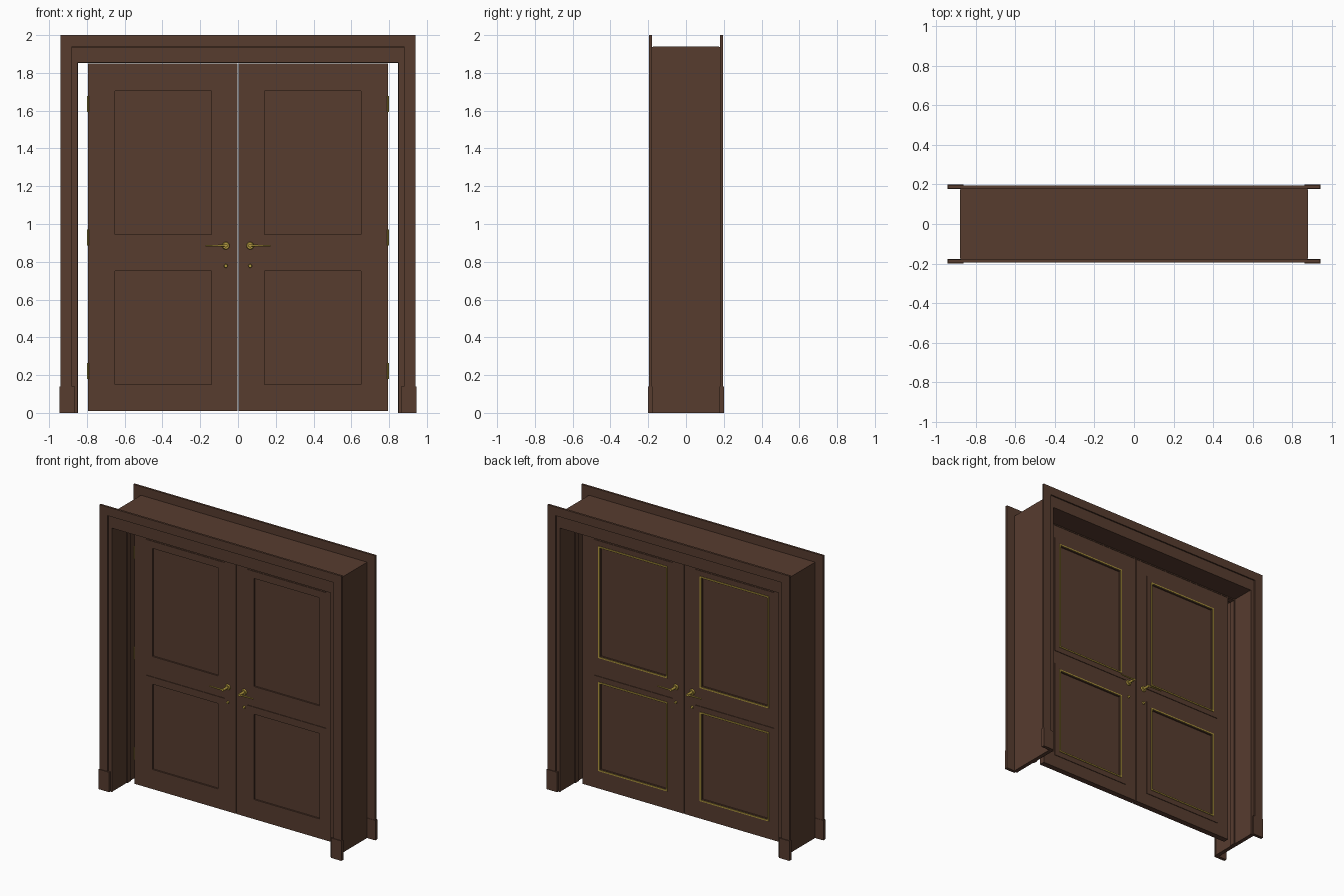
import bpy, bmesh, math
from mathutils import Matrix, Vector

if "Cube" in bpy.data.objects:
    bpy.data.objects.remove(bpy.data.objects["Cube"])


def material(name, rgb):
    m = bpy.data.materials.new(name)
    m.diffuse_color = (*rgb, 1)
    m.use_nodes = True
    m.node_tree.nodes["Principled BSDF"].inputs["Base Color"].default_value = m.diffuse_color
    return m


WOOD = material("dark_wood", (0.095, 0.045, 0.028))
BRASS = material("brass", (0.45, 0.32, 0.05))


def finish(name, bm, mat, smooth=False):
    bmesh.ops.recalc_face_normals(bm, faces=bm.faces)
    me = bpy.data.meshes.new(name)
    bm.to_mesh(me)
    bm.free()
    me.materials.append(mat)
    ob = bpy.data.objects.new(name, me)
    bpy.context.collection.objects.link(ob)
    if smooth:
        bpy.context.view_layer.objects.active = ob
        ob.select_set(True)
        bpy.ops.object.shade_smooth_by_angle()
        ob.select_set(False)
    return ob


def add_box(bm, x0, x1, y0, y1, z0, z1):
    size = Matrix.Diagonal((x1 - x0, y1 - y0, z1 - z0, 1))
    mid = Matrix.Translation(((x0 + x1) / 2, (y0 + y1) / 2, (z0 + z1) / 2))
    bmesh.ops.create_cube(bm, size=1, matrix=mid @ size)


def box(name, mat, *ext):
    bm = bmesh.new()
    add_box(bm, *ext)
    return finish(name, bm, mat)


def strip(name, mat, outer, inner, y0, y1, closed):
    """Mitred frame between two xz outlines, y0..y1 deep."""
    bm = bmesh.new()
    rows = [[bm.verts.new((x, y, z)) for x, z in pts]
            for pts, y in ((outer, y0), (outer, y1), (inner, y1), (inner, y0))]
    n = len(outer)
    for i in range(n if closed else n - 1):
        j = (i + 1) % n
        for a, b in zip(rows, rows[1:] + rows[:1]):
            bm.faces.new((a[i], a[j], b[j], b[i]))
    if not closed:
        for i in (0, n - 1):
            bm.faces.new([r[i] for r in rows])
    return finish(name, bm, mat)


def arch(name, xo, zo, xi, zi, y0, y1):
    def path(x, z):
        return [(-x, 0), (-x, z), (x, z), (x, 0)]
    return strip(name, WOOD, path(xo, zo), path(xi, zi), y0, y1, False)


def ring(name, mat, s, x0, x1, z0, z1, w, y0, y1):
    def rect(g):
        return [(s * (x0 + g), z0 + g), (s * (x1 - g), z0 + g),
                (s * (x1 - g), z1 - g), (s * (x0 + g), z1 - g)]
    return strip(name, mat, rect(0), rect(w), y0, y1, True)


def add_rod(bm, p, q, r, r2=None, seg=20):
    p, q = Vector(p), Vector(q)
    d = q - p
    m = Matrix.Translation((p + q) / 2) @ d.to_track_quat('Z', 'Y').to_matrix().to_4x4()
    bmesh.ops.create_cone(bm, cap_ends=True, segments=seg, radius1=r,
                          radius2=r if r2 is None else r2, depth=d.length, matrix=m)


# Jamb lining and the stop in its middle
arch("jamb", 0.88, 1.94, 0.852, 1.86, -0.175, 0.175)
arch("door_stop", 0.853, 1.861, 0.846, 1.852, -0.02, 0.02)

# Edge bead, casing and plinth blocks on both faces
for side, f in (("front", -1), ("back", 1)):
    def span(a, b):
        return sorted((f * a, f * b))
    arch(side + "_bead", 0.878, 1.938, 0.849, 1.856, *span(0.175, 0.187))
    arch(side + "_casing", 0.941, 2.0, 0.879, 1.939, *span(0.18, 0.195))
    for hand, s in (("left", -1), ("right", 1)):
        box(f"{side}_{hand}_plinth", WOOD, *sorted((s * 0.862, s * 0.944)),
            *span(0.178, 0.2), 0, 0.14)

T = 0.02                                   # half thickness of a leaf
PANELS = (("lower", 0.15, 0.75), ("upper", 0.945, 1.705))

for hand, s in (("left", -1), ("right", 1)):
    # Leaf: stiles, rails and thinner panels
    bm = bmesh.new()
    for x0, x1 in ((0.003, 0.14), (0.65, 0.793)):
        add_box(bm, *sorted((s * x0, s * x1)), -T, T, 0.01, 1.85)
    xs = sorted((s * 0.14, s * 0.65))
    for z0, z1 in ((0.01, 0.15), (0.75, 0.945), (1.705, 1.85)):
        add_box(bm, *xs, -T, T, z0, z1)
    finish(hand + "_leaf", bm, WOOD)
    for level, z0, z1 in PANELS:
        box(f"{hand}_{level}_panel", WOOD, *xs, -T + 0.007, T - 0.007, z0, z1)
        # Raised moulding through the leaf, brass inlay on the back
        ring(f"{hand}_{level}_moulding", WOOD, s, 0.09, 0.70, z0 - 0.05, z1 + 0.05,
             0.05, -T - 0.004, T + 0.004)
        ring(f"{hand}_{level}_inlay", BRASS, s, 0.127, 0.663, z0 - 0.013, z1 + 0.013,
             0.009, T, T + 0.009)

    # Hinges: knuckle and flat leaf
    for i, z in enumerate((0.222, 0.928, 1.635)):
        bm = bmesh.new()
        add_rod(bm, (s * 0.795, -T, z - 0.043), (s * 0.795, -T, z + 0.043), 0.005, seg=12)
        add_box(bm, *sorted((s * 0.79, s * 0.796)), -T, 0.01, z - 0.042, z + 0.042)
        finish(f"{hand}_hinge_{i + 1}", bm, BRASS, True)

    # Lever handle and key escutcheon on each face
    for side, f in (("front", -1), ("back", 1)):
        bm = bmesh.new()
        x, z = s * 0.064, 0.885
        add_rod(bm, (x, f * T, z), (x, f * 0.03, z), 0.02, 0.017, 24)
        add_rod(bm, (x, f * 0.03, z), (x, f * 0.08, z), 0.009)
        add_rod(bm, (x - s * 0.006, f * 0.075, z), (s * 0.172, f * 0.075, z), 0.006, 0.004)
        finish(f"{hand}_{side}_lever", bm, BRASS, True)
        bm = bmesh.new()
        add_rod(bm, (x, f * T, 0.778), (x, f * 0.03, 0.778), 0.01, 0.008)
        finish(f"{hand}_{side}_escutcheon", bm, BRASS, True)
